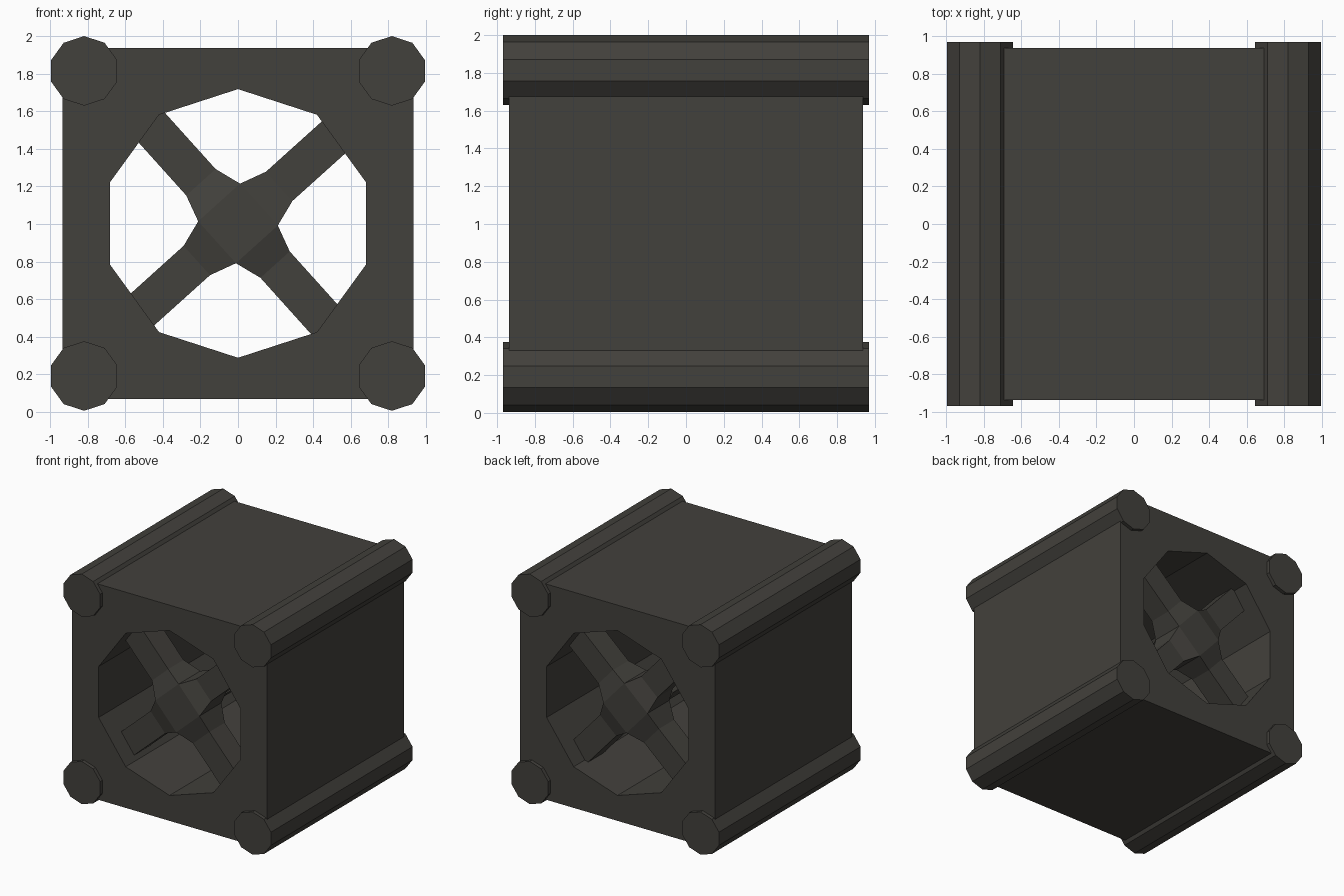
import bpy, bmesh
from math import sin, cos, pi, radians
from mathutils import Matrix, Vector

if "Cube" in bpy.data.objects:
    bpy.data.objects.remove(bpy.data.objects["Cube"])

CZ = 1.003          # height of the block centre
HUB_Y = -0.68       # depth of the front hub
HUB = 0.15          # half size of the hub cube

mat = bpy.data.materials.new("dark_metal")
mat.diffuse_color = (0.055, 0.052, 0.045, 1)
mat.use_nodes = True
mat.node_tree.nodes["Principled BSDF"].inputs["Base Color"].default_value = mat.diffuse_color


def decagon(r):
    """Ten points with one pointing straight up."""
    return [(r * cos(pi / 2 + i * pi / 5), r * sin(pi / 2 + i * pi / 5)) for i in range(10)]


def prism(name, loops, half_depth, x=0, z=0):
    """Fill flat outlines (inner ones become holes) and extrude them along y."""
    cu = bpy.data.curves.new(name, 'CURVE')
    cu.dimensions = '2D'
    cu.fill_mode = 'BOTH'
    cu.extrude = half_depth
    for loop in loops:
        sp = cu.splines.new('POLY')
        sp.points.add(len(loop) - 1)
        for p, (a, b) in zip(sp.points, loop):
            p.co = (a, b, 0, 1)
        sp.use_cyclic_u = True
    ob = bpy.data.objects.new(name, cu)
    bpy.context.collection.objects.link(ob)
    ob.location = (x, 0, z)
    ob.rotation_euler = (pi / 2, 0, 0)
    bpy.ops.object.select_all(action='DESELECT')
    ob.select_set(True)
    bpy.context.view_layer.objects.active = ob
    bpy.ops.object.convert(target='MESH')
    ob = bpy.context.object
    for p in ob.data.polygons:
        p.use_smooth = False
    ob.data.materials.clear()
    ob.data.materials.append(mat)
    return ob


# square block with a ten-sided tunnel through it
h = 0.935
prism("block", [[(-h, -h), (h, -h), (h, h), (-h, h)], decagon(0.715)], 0.938, 0, CZ)

# ten-sided rails along the four long edges
for sx, side in ((-1, "left"), (1, "right")):
    for sz, level in ((-1, "lower"), (1, "upper")):
        prism(f"{level}_{side}_rail", [decagon(0.185)], 0.97, sx * 0.819, CZ + sz * 0.812)

# cross brace: hub cube with tapered collars leading into square arms
bm = bmesh.new()
bmesh.ops.create_cube(bm, size=2 * HUB)
bm.normal_update()


def extrude(face, distance, scale=1.0):
    n = face.normal.copy()
    new = bmesh.ops.extrude_discrete_faces(bm, faces=[face])["faces"][0]
    centre = new.calc_center_median()
    for v in new.verts:
        v.co = centre + (v.co - centre) * scale + n * distance
    new.normal_update()
    return new


for face in list(bm.faces):
    if face.normal.y < -0.5:
        continue                       # the front of the hub stays flat
    axial = face.normal.y > 0.5        # the rear arm joins the two crosses
    reach = -HUB_Y if axial else 0.76
    collar = extrude(face, 0.145, 0.7)
    end = extrude(collar, reach - HUB - 0.145)
    if axial:
        bmesh.ops.delete(bm, geom=[end], context='FACES_ONLY')

bmesh.ops.transform(bm, verts=bm.verts,
                    matrix=Matrix.Translation(Vector((0, HUB_Y, 0))) @ Matrix.Rotation(radians(-42), 4, 'Y'))
bmesh.ops.recalc_face_normals(bm, faces=bm.faces)
me = bpy.data.meshes.new("cross_brace")
bm.to_mesh(me)
bm.free()
me.materials.append(mat)
brace = bpy.data.objects.new("cross_brace", me)
bpy.context.collection.objects.link(brace)
brace.location.z = CZ
# matching cross at the back
mir = brace.modifiers.new("mirror", 'MIRROR')
mir.use_axis = (False, True, False)
